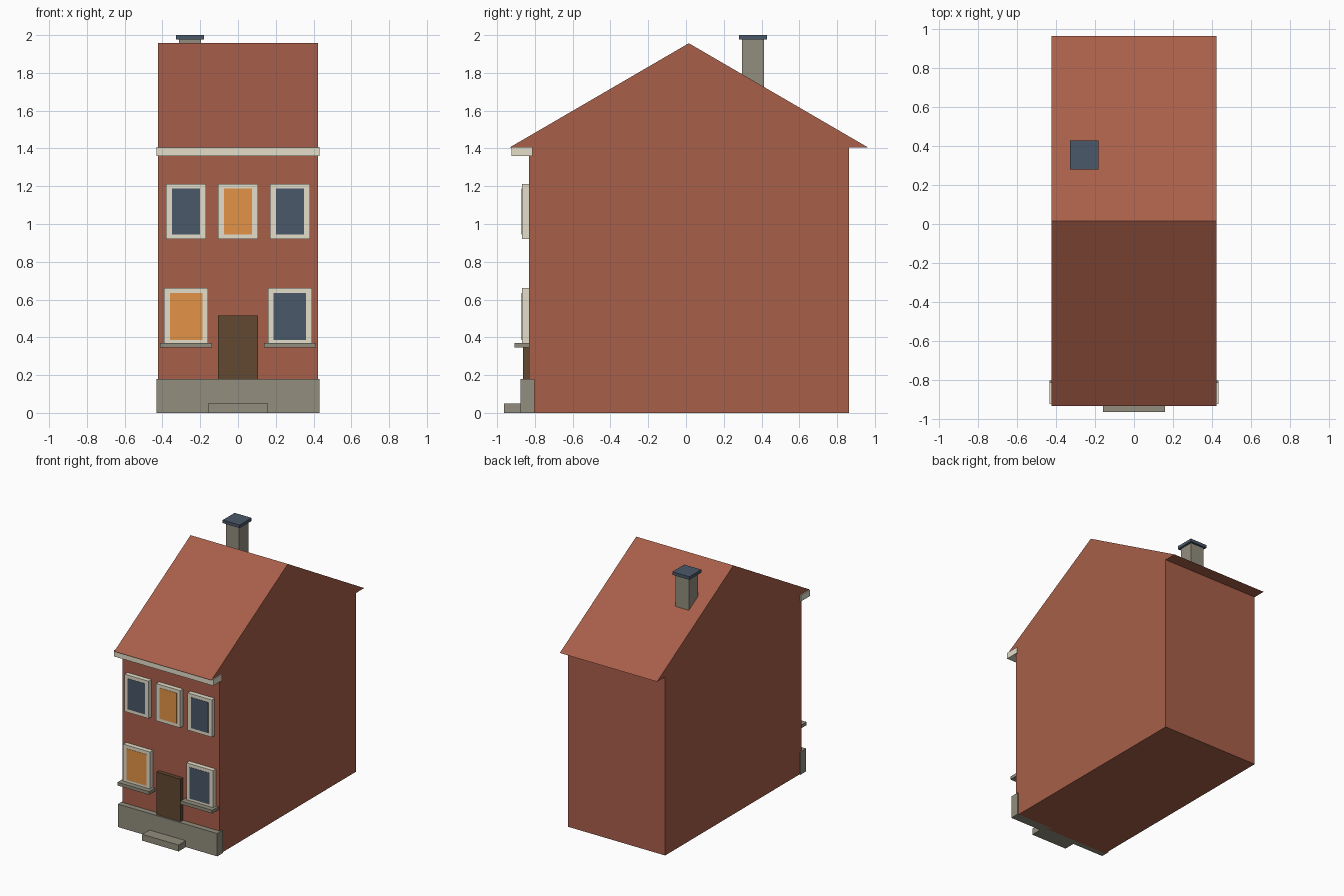
import bpy, bmesh

if "Cube" in bpy.data.objects:
    bpy.data.objects.remove(bpy.data.objects["Cube"])


def material(name, rgb):
    """Flat colour from 0-255 sRGB values."""
    m = bpy.data.materials.new(name)
    lin = [((c / 255 + 0.055) / 1.055) ** 2.4 for c in rgb]
    m.diffuse_color = (*lin, 1)
    m.use_nodes = True
    m.node_tree.nodes["Principled BSDF"].inputs["Base Color"].default_value = m.diffuse_color
    return m


BRICK = material("brick_red", (168, 95, 73))
STONE = material("grey_stone", (146, 141, 125))
CREAM = material("cream_trim", (227, 221, 201))
DARK = material("slate_blue", (74, 88, 104))
LIT = material("lit_orange", (227, 148, 70))
WOOD = material("dark_wood", (97, 72, 48))


def finish(name, bm, mat):
    bmesh.ops.recalc_face_normals(bm, faces=bm.faces)
    me = bpy.data.meshes.new(name)
    bm.to_mesh(me)
    bm.free()
    me.materials.append(mat)
    ob = bpy.data.objects.new(name, me)
    bpy.context.collection.objects.link(ob)
    return ob


def box(name, mat, x, half, y0, y1, z0, z1):
    """Box centred on x with the given half width."""
    bm = bmesh.new()
    bmesh.ops.create_cube(bm, size=1)
    for v in bm.verts:
        v.co = (x + 2 * half * v.co.x,
                y1 if v.co.y > 0 else y0,
                z1 if v.co.z > 0 else z0)
    return finish(name, bm, mat)


def extrude_x(name, mat, profile, half):
    """Extrude a (y, z) profile across the width."""
    bm = bmesh.new()
    face = bm.faces.new([bm.verts.new((-half, y, z)) for y, z in profile])
    ext = bmesh.ops.extrude_face_region(bm, geom=[face])
    moved = [g for g in ext["geom"] if isinstance(g, bmesh.types.BMVert)]
    bmesh.ops.translate(bm, verts=moved, vec=(2 * half, 0, 0))
    return finish(name, bm, mat)


WALL = -0.832    # front wall plane
FACE = -0.868    # front plane of the window frames


def window(name, x, half, z0, z1, border, glass):
    box(name + "_frame", CREAM, x, half, FACE, WALL + 0.01, z0, z1)
    box(name + "_pane", glass, x, half - border, FACE - 0.002, FACE + 0.004,
        z0 + 0.025, z1 - border + 0.004)


# Walls and gabled roof with overhanging eaves, one profile
extrude_x("house_body", BRICK,
          [(WALL, 0), (0.863, 0), (0.863, 1.405), (0.964, 1.405),
           (0.015, 1.957), (-0.934, 1.405), (WALL, 1.405)], 0.423)

# Front plinth, step, door and cornice
box("plinth", STONE, 0, 0.432, -0.875, -0.803, 0, 0.18)
box("doorstep", STONE, 0, 0.158, -0.964, -0.87, 0, 0.05)
box("door", WOOD, 0, 0.105, -0.862, WALL + 0.01, 0.17, 0.515)
box("cornice", CREAM, 0, 0.432, -0.924, -0.813, 1.36, 1.408)

# Upper windows
for i, glass in enumerate((DARK, LIT, DARK)):
    window(f"upper_window_{i + 1}", (i - 1) * 0.275, 0.105, 0.92, 1.213, 0.03, glass)

# Lower windows with sills
for side, x, glass in (("left", -0.275, LIT), ("right", 0.275, DARK)):
    window(f"lower_window_{side}", x, 0.116, 0.362, 0.66, 0.03, glass)
    box(f"sill_{side}", STONE, x, 0.137, -0.909, WALL + 0.005, 0.345, 0.37)

# Chimney on the back slope
box("chimney", STONE, -0.255, 0.058, 0.296, 0.412, 1.65, 1.976)
box("chimney_cap", DARK, -0.255, 0.074, 0.28, 0.428, 1.976, 2.0)
